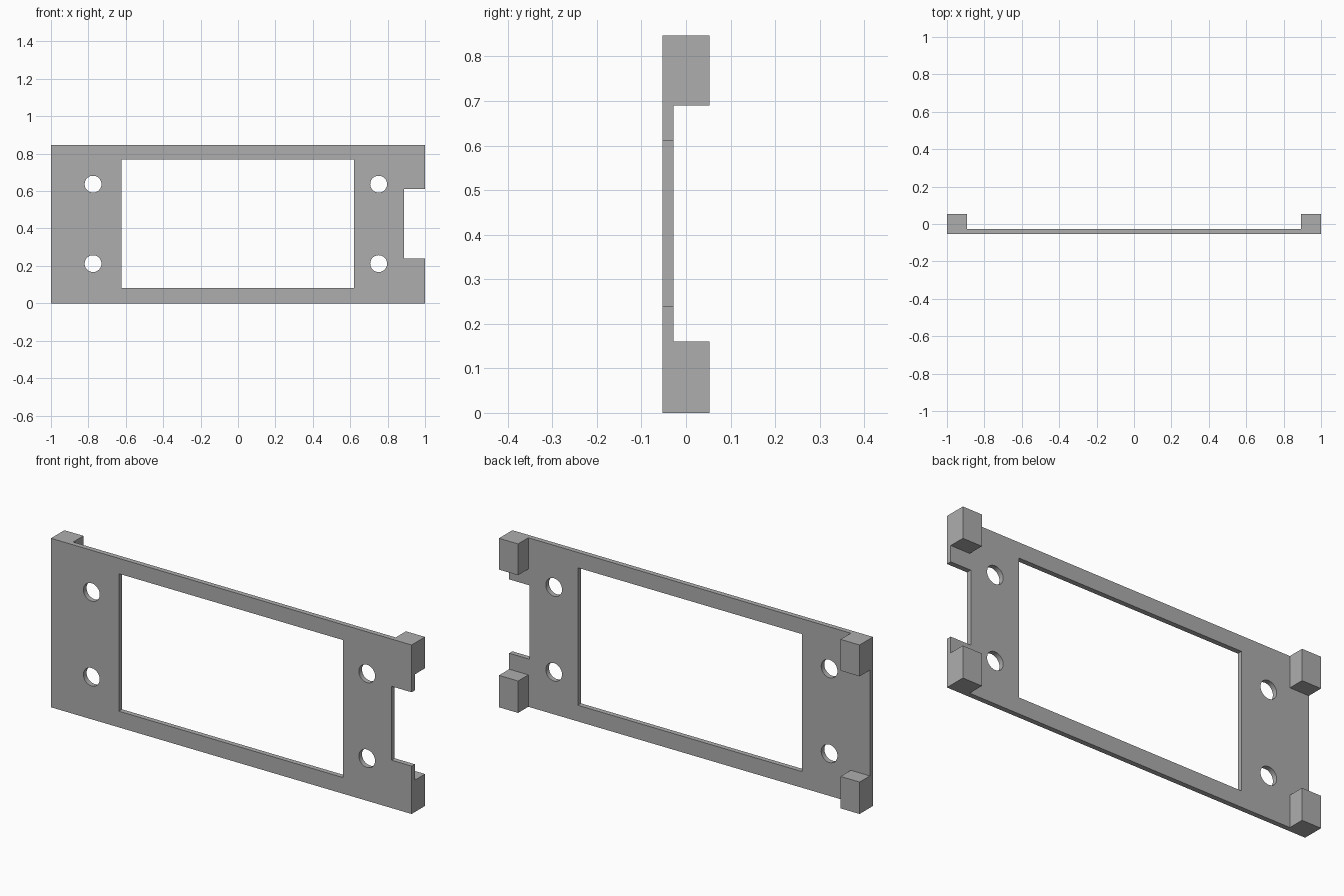
import bpy
import math

cube = bpy.data.objects.get("Cube")
if cube:
    bpy.data.objects.remove(cube, do_unlink=True)

HEIGHT = 0.847
BACK = 0.053          # half of the full depth
PLATE_BACK = -0.028   # rear face of the thin plate

grey = bpy.data.materials.new("plain_grey")
grey.use_nodes = True
colour = (0.42, 0.42, 0.42, 1)
grey.diffuse_color = colour
grey.node_tree.nodes["Principled BSDF"].inputs["Base Color"].default_value = colour


def box(name, x, y, z):
    """Box from (min, max) ranges on each axis."""
    ranges = (x, y, z)
    bpy.ops.mesh.primitive_cube_add(size=1, location=[(a + b) / 2 for a, b in ranges])
    ob = bpy.context.object
    ob.name = name
    ob.scale = [b - a for a, b in ranges]
    bpy.ops.object.transform_apply(location=True, rotation=False, scale=True)
    return ob


# Solid slab that the whole frame is cut from
frame = box("mounting_frame", (-1, 1), (-BACK, BACK), (0, HEIGHT))
frame.data.materials.append(grey)

through = (-0.3, 0.3)
behind = (PLATE_BACK, 0.3)
cutters = [
    # Rear recesses, leaving four corner standoffs
    box("rear_middle_cutter", (-0.894, 0.894), behind, (-0.2, 1.1)),
    box("rear_side_cutter", (-1.2, 1.2), behind, (0.16, 0.69)),
    # Display window and side notch
    box("window_cutter", (-0.624, 0.619), through, (0.081, 0.77)),
    box("notch_cutter", (0.888, 1.2), through, (0.24, 0.61)),
]

# Four screw holes
for x in (-0.775, 0.752):
    for z in (0.212, 0.637):
        bpy.ops.mesh.primitive_cylinder_add(vertices=40, radius=0.045, depth=0.6,
                                            location=(x, 0, z),
                                            rotation=(math.pi / 2, 0, 0))
        hole = bpy.context.object
        hole.name = "screw_hole_cutter"
        cutters.append(hole)

# Apply each cut and discard its cutter
for cutter in cutters:
    cutter.hide_render = True
    bpy.ops.object.select_all(action="DESELECT")
    frame.select_set(True)
    bpy.context.view_layer.objects.active = frame
    mod = frame.modifiers.new("cut", "BOOLEAN")
    mod.operation = "DIFFERENCE"
    mod.solver = "EXACT"
    mod.object = cutter
    bpy.ops.object.modifier_apply(modifier=mod.name)
    bpy.data.objects.remove(cutter, do_unlink=True)

# Smooth hole walls, crisp edges elsewhere
bpy.ops.object.shade_smooth_by_angle(angle=math.radians(30))
